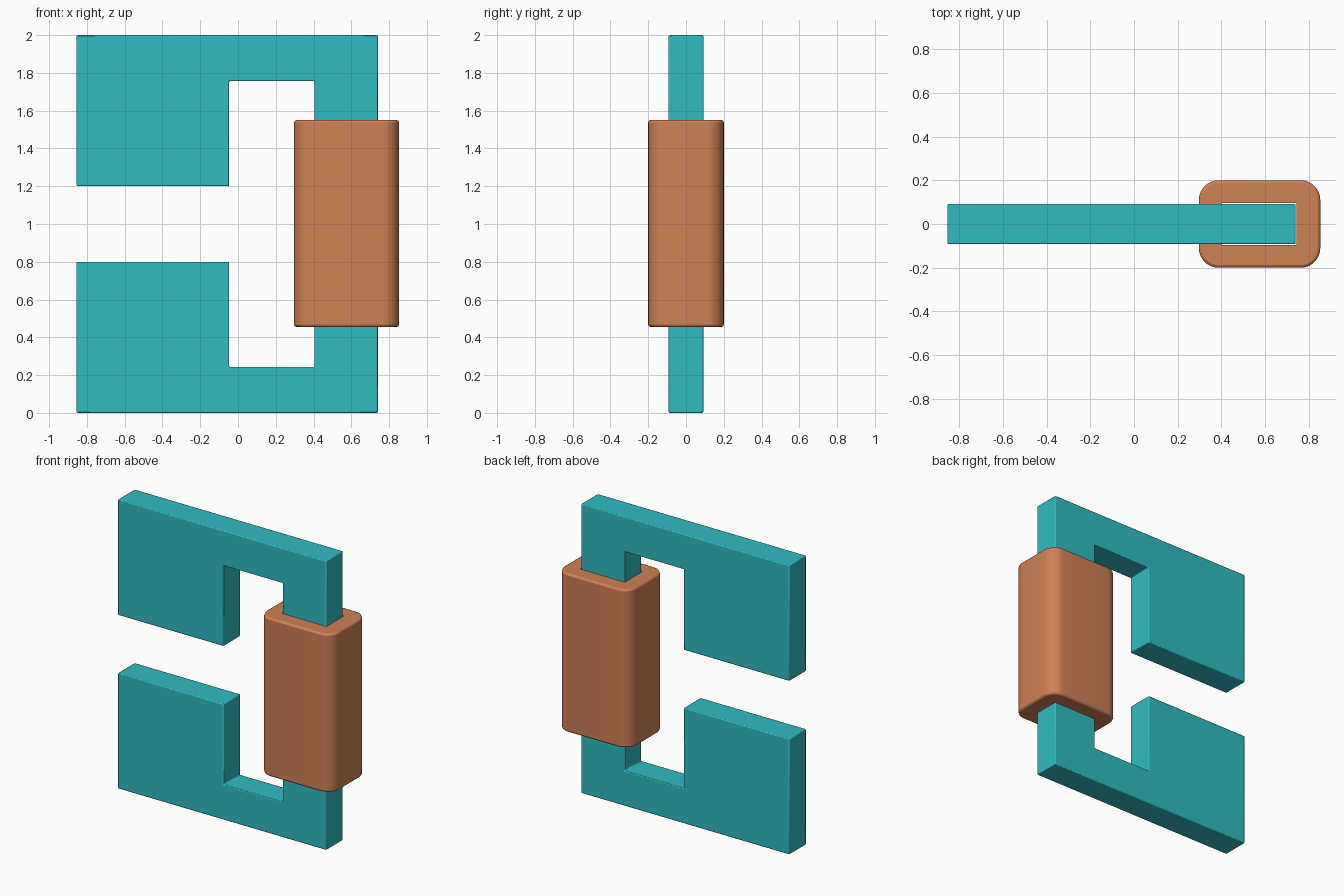
import bpy, bmesh, math

if "Cube" in bpy.data.objects:
    bpy.data.objects.remove(bpy.data.objects["Cube"])


def material(name, color):
    m = bpy.data.materials.new(name)
    m.diffuse_color = color
    m.use_nodes = True
    m.node_tree.nodes["Principled BSDF"].inputs["Base Color"].default_value = m.diffuse_color
    return m


def finish(bm, name, mat, bevel, segments):
    bmesh.ops.recalc_face_normals(bm, faces=bm.faces[:])
    me = bpy.data.meshes.new(name)
    bm.to_mesh(me)
    bm.free()
    ob = bpy.data.objects.new(name, me)
    bpy.context.collection.objects.link(ob)
    me.materials.append(mat)
    mod = ob.modifiers.new("soft_edges", 'BEVEL')
    mod.width = bevel
    mod.segments = segments
    mod.limit_method = 'ANGLE'
    mod.angle_limit = math.radians(40)
    bpy.context.view_layer.objects.active = ob
    ob.select_set(True)
    bpy.ops.object.shade_smooth_by_angle(angle=math.radians(40))
    ob.select_set(False)
    return ob


def rounded_rect(x0, x1, hy, r, steps=8):
    pts = []
    corners = [(x1 - r, hy - r), (x0 + r, hy - r), (x0 + r, r - hy), (x1 - r, r - hy)]
    for i, (cx, cy) in enumerate(corners):
        for k in range(steps + 1):
            a = math.pi / 2 * (i + k / steps)
            pts.append((cx + r * math.cos(a), cy + r * math.sin(a)))
    return pts


teal = material("teal", (0.03, 0.50, 0.54, 1))
copper = material("copper", (0.62, 0.22, 0.09, 1))

# Gapped core: lower half profile, mirrored about z = 1, extruded through y
half = [(-0.855, 0.8), (-0.855, 0), (0.74, 0)]
inner = [(0.405, 0.243), (-0.047, 0.243), (-0.047, 0.8)]
profile = half + [(x, 2 - z) for x, z in reversed(half)]
profile += [(x, 2 - z) for x, z in reversed(inner)] + inner
T = 0.092
bm = bmesh.new()
face = bm.faces.new([bm.verts.new((x, -T, z)) for x, z in profile])
ext = bmesh.ops.extrude_face_region(bm, geom=[face])
for v in ext["geom"]:
    if isinstance(v, bmesh.types.BMVert):
        v.co.y = T
finish(bm, "gapped_core", teal, 0.006, 2)

# Coil: rounded sleeve around the right limb
Z0, Z1 = 0.455, 1.55
outer = rounded_rect(0.297, 0.853, 0.2, 0.09)
hole = rounded_rect(0.401, 0.744, 0.096, 0.004)
bm = bmesh.new()
loops = [[bm.verts.new((x, y, z)) for x, y in pts]
         for pts, z in ((outer, Z0), (outer, Z1), (hole, Z1), (hole, Z0))]
n = len(outer)
for j in range(4):
    a, b = loops[j], loops[(j + 1) % 4]
    for i in range(n):
        k = (i + 1) % n
        bm.faces.new((a[i], a[k], b[k], b[i]))
ob = finish(bm, "coil", copper, 0.012, 2)
ob.modifiers["soft_edges"].use_clamp_overlap = False
# bevel only the outer rims, leaving the hole crisp
w = ob.data.attributes.new("bevel_weight_edge", 'FLOAT', 'EDGE')
for e in ob.data.edges:
    p, q = (ob.data.vertices[i] for i in e.vertices)
    w.data[e.index].value = float(max(e.vertices) < 2 * n and abs(p.co.z - q.co.z) < 1e-5)
ob.modifiers["soft_edges"].limit_method = 'WEIGHT'
